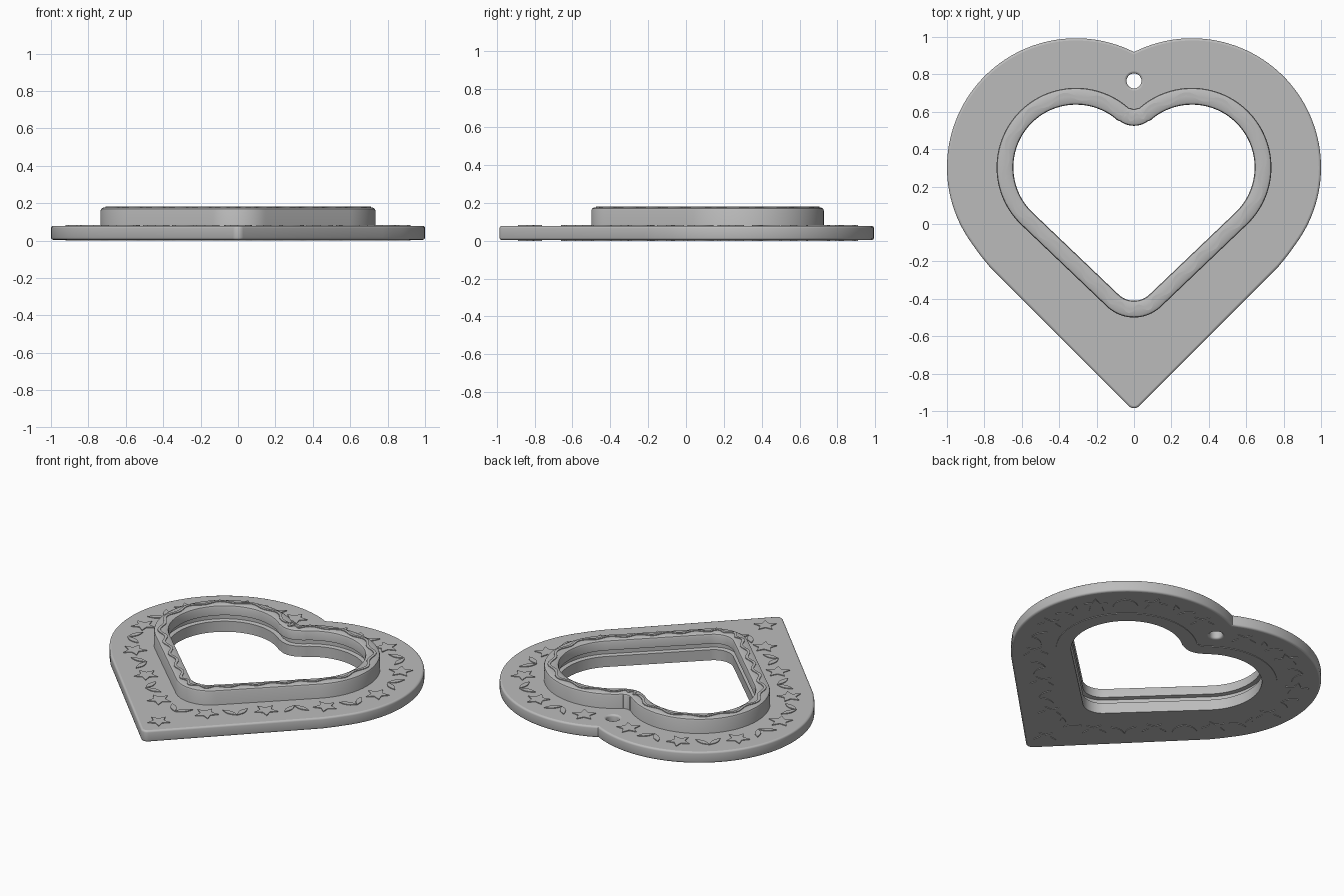
import bpy, bmesh
from math import sin, cos, pi, radians, acos, atan2, hypot

old = bpy.data.objects.get("Cube")
if old:
    bpy.data.objects.remove(old)

grey = bpy.data.materials.new("warm_grey")
grey.use_nodes = True
grey.diffuse_color = (0.5, 0.5, 0.5, 1)
grey.node_tree.nodes["Principled BSDF"].inputs["Base Color"].default_value = (0.5, 0.5, 0.5, 1)

LOBE_X, LOBE_Y = 0.31, 0.303
NOTCH_Y = 0.65


def arc(cx, cy, r, a0, a1, n):
    return [(cx + r * cos(a0 + (a1 - a0) * i / n), cy + r * sin(a0 + (a1 - a0) * i / n))
            for i in range(n + 1)]


def half_heart(d):
    """Right half of the opening, grown outward by d, from notch to bottom."""
    r = 0.335 + d
    if d < 0.12:
        a = atan2(NOTCH_Y - LOBE_Y, -LOBE_X)
        pts = arc(0, NOTCH_Y, 0.125 - d, -pi / 2, a - pi, 8)[:-1]
    else:
        a = acos(-LOBE_X / r)
        pts = []
    pts += arc(LOBE_X, LOBE_Y, r, a, -pi / 4, 48)
    end = arc(0, -0.29, 0.12 + d, -pi / 4, -pi / 2, 10)
    (x0, y0), (x1, y1) = pts[-1], end[0]
    pts += [(x0 + (x1 - x0) * i / 30, y0 + (y1 - y0) * i / 30) for i in range(1, 30)]
    return pts + end


def outer_half():
    r = 0.69
    pts = arc(LOBE_X, LOBE_Y, r, acos(-LOBE_X / r), radians(-36), 56)
    pts += [(0.825, -0.163), (0.775, -0.225)]
    return pts + arc(0, -0.945, 0.04, -pi / 4, -pi / 2, 6)


def mirrored(half):
    return half + [(-x, y) for x, y in half[-2:0:-1]]


def finish(obj, angle=35):
    obj.data.materials.clear()
    obj.data.materials.append(grey)
    bpy.ops.object.select_all(action='DESELECT')
    obj.select_set(True)
    bpy.context.view_layer.objects.active = obj
    bpy.ops.object.shade_smooth_by_angle(angle=radians(angle))


def from_bmesh(name, bm):
    bmesh.ops.recalc_face_normals(bm, faces=bm.faces)
    mesh = bpy.data.meshes.new(name)
    bm.to_mesh(mesh)
    bm.free()
    obj = bpy.data.objects.new(name, mesh)
    bpy.context.collection.objects.link(obj)
    finish(obj)


def sweep(name, profile, wave=0, cycles=0):
    """Carry a closed (offset, z) section round the heart opening."""
    inner, outer = mirrored(half_heart(0)), mirrored(half_heart(0.1))
    n, m = len(inner), len(profile)
    bm = bmesh.new()
    rings = []
    for i, (p, q) in enumerate(zip(inner, outer)):
        shift = wave * sin(2 * pi * cycles * i / n)
        ring = []
        for d, z in profile:
            t = (d + shift) / 0.1
            ring.append(bm.verts.new((p[0] + (q[0] - p[0]) * t, p[1] + (q[1] - p[1]) * t, z)))
        rings.append(ring)
    for i in range(n):
        a, b = rings[i], rings[(i + 1) % n]
        for j in range(m):
            k = (j + 1) % m
            bm.faces.new((a[j], a[k], b[k], b[j]))
    from_bmesh(name, bm)


def prism(bm, pts, z0, z1):
    low = [bm.verts.new((x, y, z0)) for x, y in pts]
    high = [bm.verts.new((x, y, z1)) for x, y in pts]
    bm.faces.new(low[::-1])
    bm.faces.new(high)
    for i in range(len(pts)):
        k = (i + 1) % len(pts)
        bm.faces.new((low[i], low[k], high[k], high[i]))


# Base plate with the large opening and the small hanging hole
curve = bpy.data.curves.new("base_plate", 'CURVE')
curve.dimensions = '2D'
curve.fill_mode = 'BOTH'
bevel = 0.012
curve.extrude = 0.037 - bevel
curve.bevel_depth = bevel
curve.bevel_resolution = 2
curve.offset = -bevel
for outline in (mirrored(outer_half()), mirrored(half_heart(0.05)),
                arc(0, 0.765, 0.04, 0, 2 * pi, 32)[:-1]):
    spline = curve.splines.new('POLY')
    spline.points.add(len(outline) - 1)
    for point, (x, y) in zip(spline.points, outline):
        point.co = (x, y, 0, 1)
    spline.use_cyclic_u = True
plate = bpy.data.objects.new("base_plate", curve)
bpy.context.collection.objects.link(plate)
plate.location.z = 0.041
bpy.context.view_layer.objects.active = plate
plate.select_set(True)
bpy.ops.object.convert(target='MESH')
finish(bpy.context.view_layer.objects.active)

# Raised rim with rounded top and a groove round its inner wall
sweep("raised_rim", [(0.09, 0), (0.09, 0.16), (0.086, 0.17), (0.075, 0.176),
                     (0.016, 0.176), (0.004, 0.17), (0, 0.16), (0, 0.11),
                     (0.025, 0.105), (0.025, 0.075), (0, 0.07), (0, 0)])

# Wavy trim on top of the rim
sweep("rim_wave_trim", [(0.036, 0.174), (0.036, 0.181), (0.054, 0.181), (0.054, 0.174)],
      wave=0.014, cycles=24)


# Star and leaf relief on both faces of the plate
def star(x, y, size, turn):
    return [(x + size * (0.48 if i % 2 else 1) * cos(turn + i * pi / 5),
             y + size * (0.48 if i % 2 else 1) * sin(turn + i * pi / 5)) for i in range(10)]


def leaf(x, y, turn, length=0.11, width=0.018):
    local = [(length * i / 6, width * sin(pi * i / 6)) for i in range(7)]
    local += [(u, -v) for u, v in local[-2:0:-1]]
    return [(x + u * cos(turn) - v * sin(turn), y + u * sin(turn) + v * cos(turn))
            for u, v in local]


def along(path, fraction):
    lengths = [hypot(b[0] - a[0], b[1] - a[1]) for a, b in zip(path, path[1:])]
    left = fraction * sum(lengths)
    for (a, b), step in zip(zip(path, path[1:]), lengths):
        if left <= step:
            t = left / step
            return (a[0] + (b[0] - a[0]) * t, a[1] + (b[1] - a[1]) * t,
                    atan2(b[1] - a[1], b[0] - a[0]))
        left -= step
    return (*path[-1], pi)


stars, leaves = [star(0, -0.83, 0.07, pi / 2)], []
path = half_heart(0.215)
count = 7
for i in range(count):
    x, y, turn = along(path, (i + 0.5) / count)
    shape = star(x, y, 0.075, turn + 0.3 * i)
    stars += [shape, [(-u, v) for u, v in shape]]
    if i:
        x, y, turn = along(path, i / count)
        side = turn + (pi / 2 if i % 2 else -pi / 2)
        x, y = x - 0.04 * cos(side), y - 0.04 * sin(side)
        for spread in (-0.75, 0.75):
            shape = leaf(x, y, side + spread)
            leaves += [shape, [(-u, v) for u, v in shape]]
leaves += [leaf(0, -0.66, pi / 2 + s) for s in (-0.75, 0.75)]

for name, shapes in (("star", stars), ("leaf", leaves)):
    for face, z0, z1 in (("top", 0.077, 0.083), ("bottom", 0, 0.005)):
        bm = bmesh.new()
        for shape in shapes:
            prism(bm, shape, z0, z1)
        from_bmesh(f"{name}_relief_{face}", bm)
